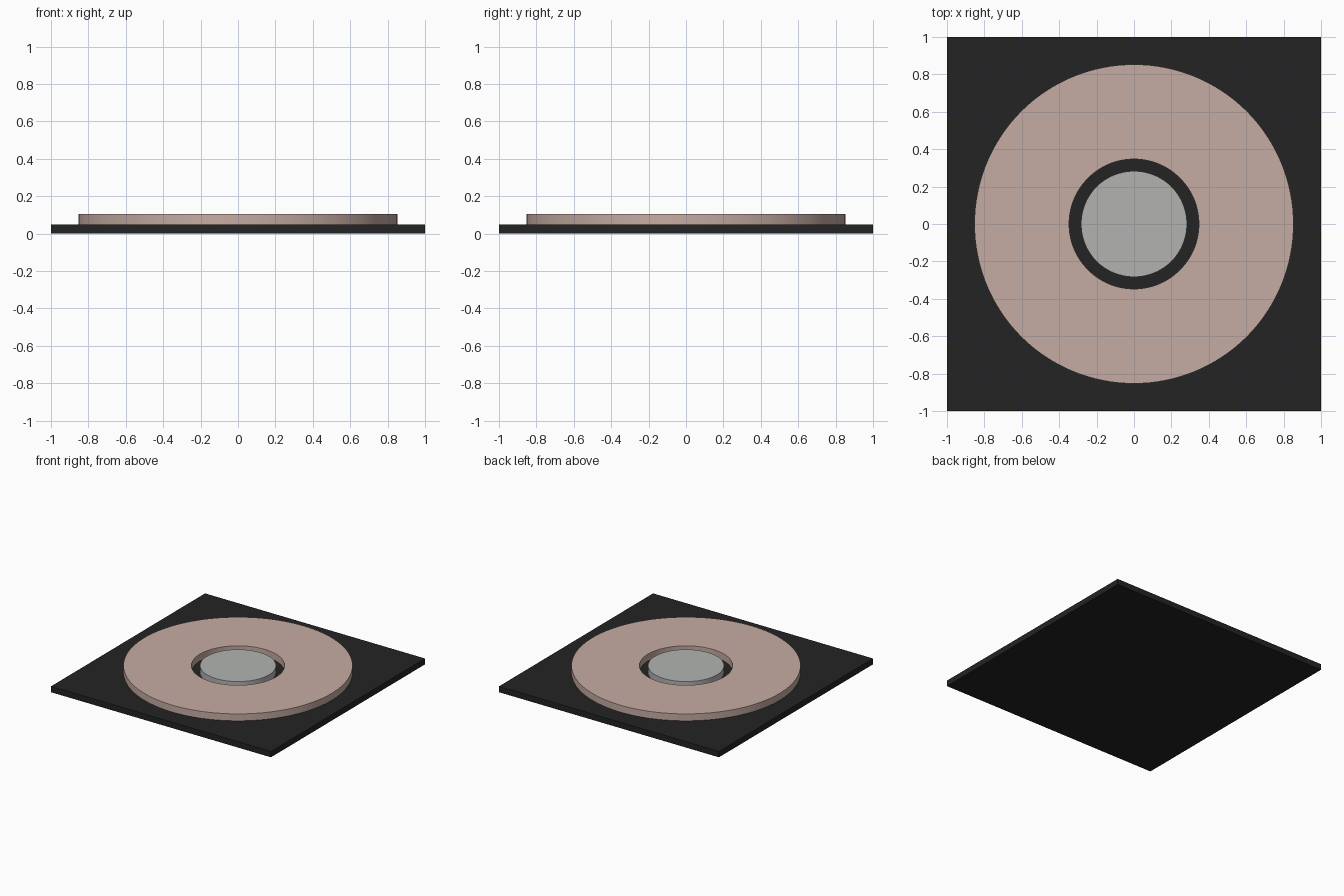
import bpy
import bmesh
import math

if "Cube" in bpy.data.objects:
    bpy.data.objects.remove(bpy.data.objects["Cube"])

SEGMENTS = 128
BASE_TOP = 0.048
RING_TOP = 0.105


def material(name, rgb):
    """Flat material from 0-255 sRGB values."""
    m = bpy.data.materials.new(name)
    lin = [((c / 255 + 0.055) / 1.055) ** 2.4 for c in rgb]
    m.diffuse_color = (*lin, 1.0)
    m.use_nodes = True
    m.node_tree.nodes["Principled BSDF"].inputs["Base Color"].default_value = m.diffuse_color
    return m


def add_object(name, bm, mat):
    bmesh.ops.recalc_face_normals(bm, faces=bm.faces)
    mesh = bpy.data.meshes.new(name)
    bm.to_mesh(mesh)
    bm.free()
    mesh.materials.append(mat)
    obj = bpy.data.objects.new(name, mesh)
    bpy.context.collection.objects.link(obj)
    return obj


def smooth(obj):
    bpy.ops.object.select_all(action='DESELECT')
    obj.select_set(True)
    bpy.context.view_layer.objects.active = obj
    bpy.ops.object.shade_smooth_by_angle(angle=math.radians(30))


def circle(bm, radius, z):
    angles = (2 * math.pi * i / SEGMENTS for i in range(SEGMENTS))
    return [bm.verts.new((radius * math.cos(a), radius * math.sin(a), z)) for a in angles]


def bridge(bm, a, b):
    for i in range(SEGMENTS):
        j = (i + 1) % SEGMENTS
        bm.faces.new((a[i], a[j], b[j], b[i]))


black = material("black", (35, 35, 35))
copper = material("dull_copper", (198, 172, 163))
grey = material("light_grey", (178, 180, 177))

# Square base plate
bm = bmesh.new()
bmesh.ops.create_cube(bm, size=1.0)
for v in bm.verts:
    v.co = (v.co.x * 2, v.co.y * 2, (v.co.z + 0.5) * BASE_TOP)
add_object("base_plate", bm, black)

# Flat ring with a round hole
bm = bmesh.new()
loops = [circle(bm, r, z) for r, z in
         ((0.853, BASE_TOP), (0.853, RING_TOP), (0.347, RING_TOP), (0.347, BASE_TOP))]
for k in range(4):
    bridge(bm, loops[k], loops[(k + 1) % 4])
smooth(add_object("outer_ring", bm, copper))

# Centre disc standing in the hole
bm = bmesh.new()
bottom, top = circle(bm, 0.283, BASE_TOP), circle(bm, 0.283, RING_TOP)
bridge(bm, bottom, top)
bm.faces.new(bottom)
bm.faces.new(top)
smooth(add_object("centre_disc", bm, grey))
